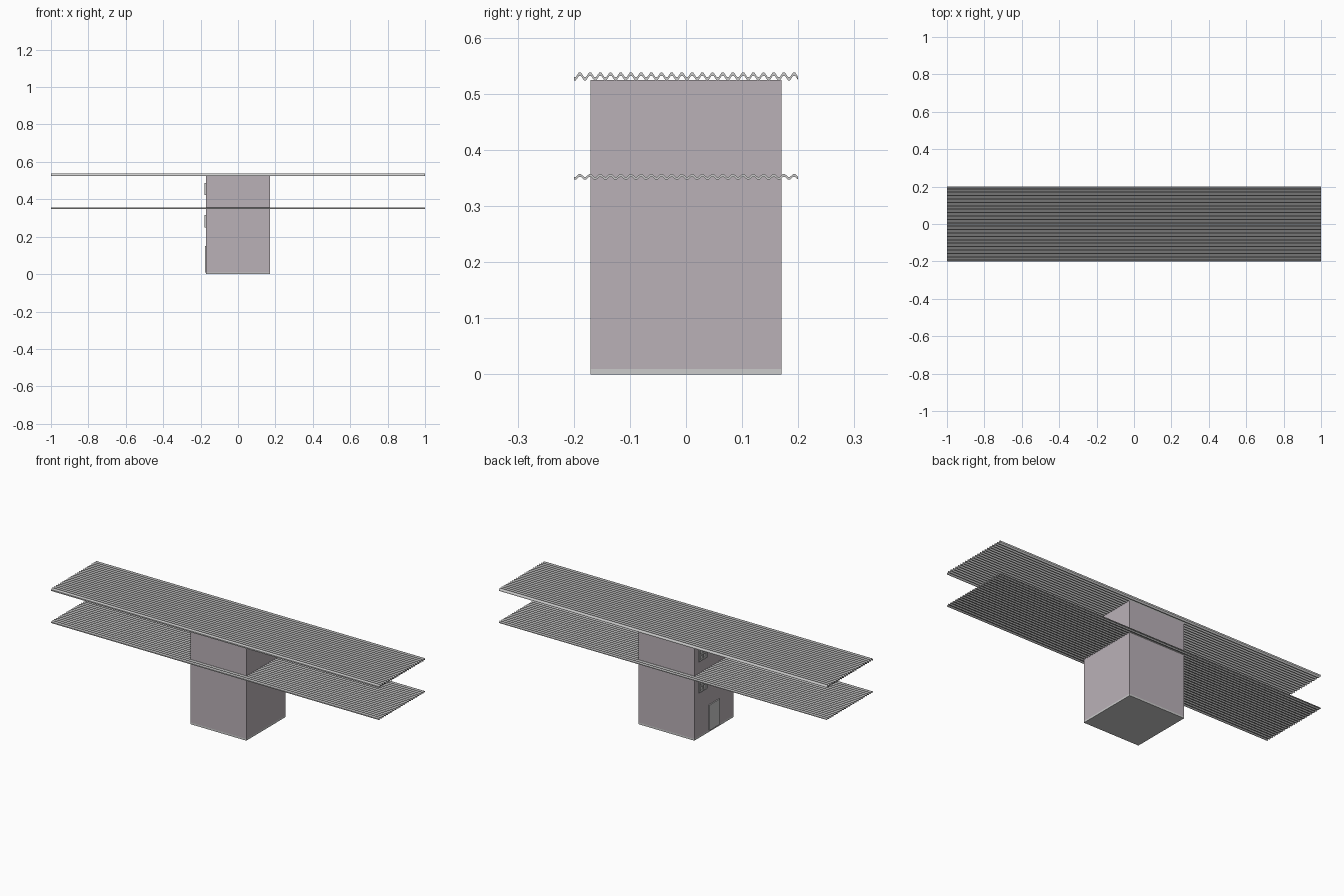
import bpy, bmesh
from mathutils import Vector

if "Cube" in bpy.data.objects:
    bpy.data.objects.remove(bpy.data.objects["Cube"])

wall_mat = bpy.data.materials.new("wall_mauve")
wall_mat.diffuse_color = (0.49, 0.44, 0.475, 1)
wall_mat.use_nodes = True
wall_mat.node_tree.nodes["Principled BSDF"].inputs["Base Color"].default_value = wall_mat.diffuse_color


def finish(bm, name, mat=None):
    bmesh.ops.recalc_face_normals(bm, faces=bm.faces)
    me = bpy.data.meshes.new(name)
    bm.to_mesh(me)
    bm.free()
    ob = bpy.data.objects.new(name, me)
    bpy.context.collection.objects.link(ob)
    if mat:
        me.materials.append(mat)
    return ob


def add_box(bm, lo, hi):
    lo, hi = Vector(lo), Vector(hi)
    verts = bmesh.ops.create_cube(bm, size=1)["verts"]
    for v in verts:
        v.co = Vector(a * b for a, b in zip(v.co, hi - lo)) + (lo + hi) / 2


def box(name, lo, hi, mat=None):
    bm = bmesh.new()
    add_box(bm, lo, hi)
    return finish(bm, name, mat)


def corrugated_roof(name, z, amp, thick, waves=22):
    # zigzag-like section with short flats, extruded along x
    section = []
    for i in range(waves):
        for t, h in ((0, -1), (0.2, -1), (0.5, 1), (0.7, 1)):
            section.append((-0.2 + 0.4 * (i + t) / waves, z + amp * h))
    section.append((0.2, z - amp))
    bm = bmesh.new()
    rings = []
    for y, h in section:
        rings.append([bm.verts.new((x, y, h + s * thick / 2))
                      for x, s in ((-1, -1), (1, -1), (1, 1), (-1, 1))])
    for a, b in zip(rings, rings[1:]):
        for k in range(4):
            bm.faces.new((a[k], a[(k + 1) % 4], b[(k + 1) % 4], b[k]))
    bm.faces.new(rings[0])
    bm.faces.new(rings[-1])
    return finish(bm, name)


def window(name, yc, z0, z1, w=0.07):
    # frame, cross bars and pane on the left wall
    bm = bmesh.new()
    t, x0, x1 = 0.007, -0.178, -0.168
    y0, y1, zc = yc - w / 2, yc + w / 2, (z0 + z1) / 2
    for y in (y0, yc - t / 2, y1 - t):
        add_box(bm, (x0, y, z0), (x1, y + t, z1))
    for z in (z0, zc - t / 2, z1 - t):
        add_box(bm, (x0, y0, z), (x1, y1, z + t))
    add_box(bm, (-0.172, y0, z0), (x1, y1, z1))
    return finish(bm, name)


# floor slab and tower
box("floor_slab", (-0.17, -0.17, 0), (0.17, 0.17, 0.01))
box("tower_walls", (-0.17, -0.17, 0.01), (0.17, 0.17, 0.525), wall_mat)

# long canopies
corrugated_roof("lower_canopy", 0.352, 0.0025, 0.005)
corrugated_roof("upper_canopy", 0.531, 0.004, 0.006)

# door and windows on the left wall
box("door", (-0.176, -0.045, 0.01), (-0.168, 0.045, 0.15))
for side, label in ((-1, "front"), (1, "back")):
    window("lower_window_" + label, side * 0.1, 0.25, 0.317)
    window("upper_window_" + label, side * 0.1, 0.422, 0.487)
